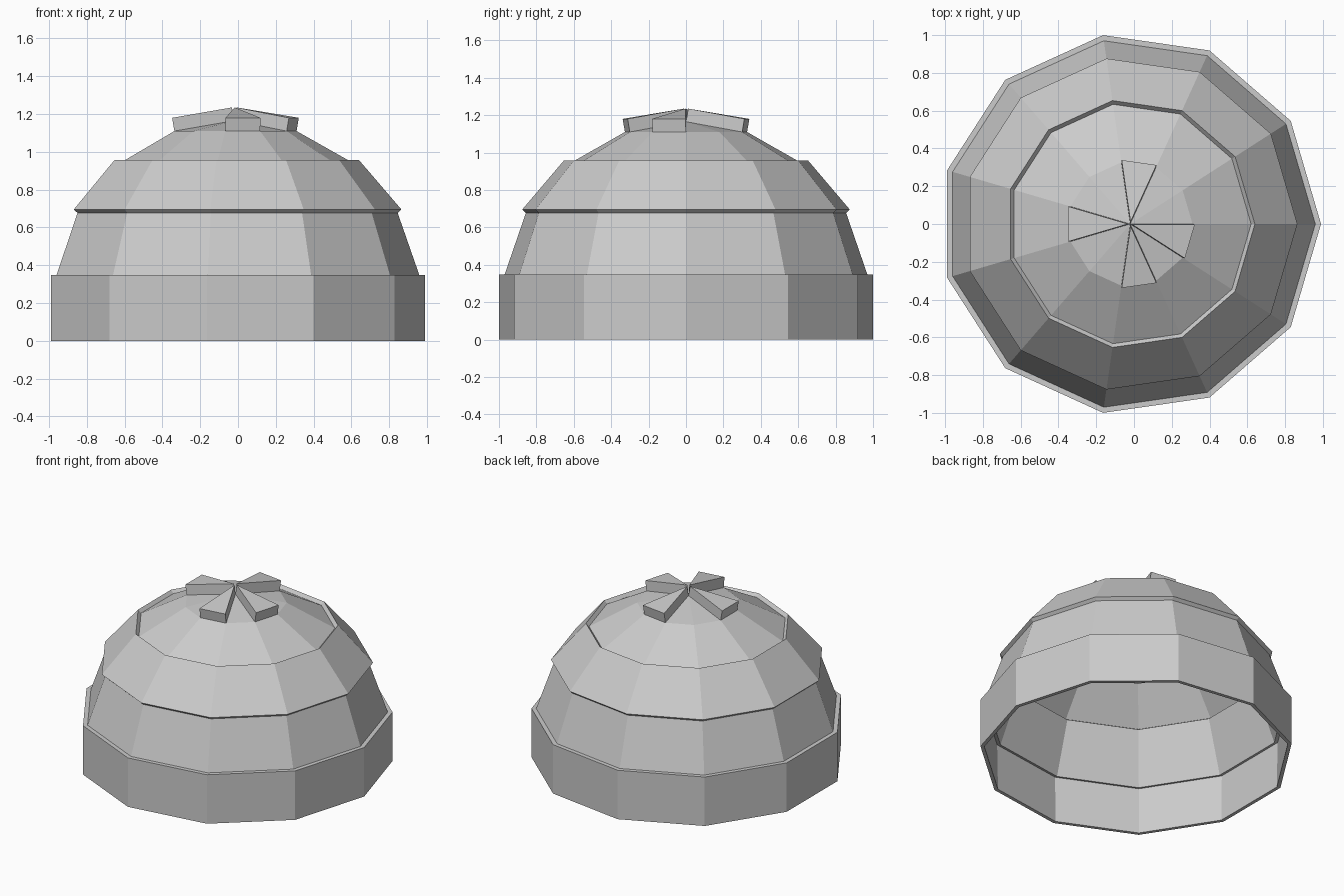
import bpy, bmesh, math

if "Cube" in bpy.data.objects:
    bpy.data.objects.remove(bpy.data.objects["Cube"])

SIDES = 11
CX = -0.02  # an odd-sided polygon is off-centre in its bounding box

# Outer profile (radius, height): base band, middle band, upper band, cap
PROFILE = [(1.01, 0), (1.01, 0.347), (0.98, 0.347), (0.865, 0.677),
           (0.885, 0.695), (0.66, 0.957), (0.64, 0.935), (0.33, 1.11)]
APEX_Z = 1.165
FIN_SECTORS = (2, 5, 8, 10)

bm = bmesh.new()
rings = []
for r, z in PROFILE:
    rings.append([bm.verts.new((CX + r * math.cos(2 * math.pi * i / SIDES),
                                r * math.sin(2 * math.pi * i / SIDES), z))
                  for i in range(SIDES)])

# Stepped faceted bands
for low, high in zip(rings, rings[1:]):
    for i in range(SIDES):
        j = (i + 1) % SIDES
        bm.faces.new((low[i], low[j], high[j], high[i]))

# Crown fan
apex = bm.verts.new((CX, 0, APEX_Z))
fan = [bm.faces.new((rings[-1][i], rings[-1][(i + 1) % SIDES], apex))
       for i in range(SIDES)]
bm.normal_update()

# Raised crown wedges, each pushed out along its own normal
for k in FIN_SECTORS:
    n = fan[k].normal.copy()
    base = list(fan[k].verts)
    top = [bm.verts.new(v.co + n * 0.071) for v in base]
    bm.faces.remove(fan[k])
    bm.faces.new(top)
    for i in range(3):
        j = (i + 1) % 3
        bm.faces.new((base[i], base[j], top[j], top[i]))

mesh = bpy.data.meshes.new("dome_shell")
bm.to_mesh(mesh)
bm.free()
dome = bpy.data.objects.new("dome_shell", mesh)
bpy.context.collection.objects.link(dome)

# Wall thickness, inwards
wall = dome.modifiers.new("wall", 'SOLIDIFY')
wall.thickness = 0.025
wall.offset = -1
